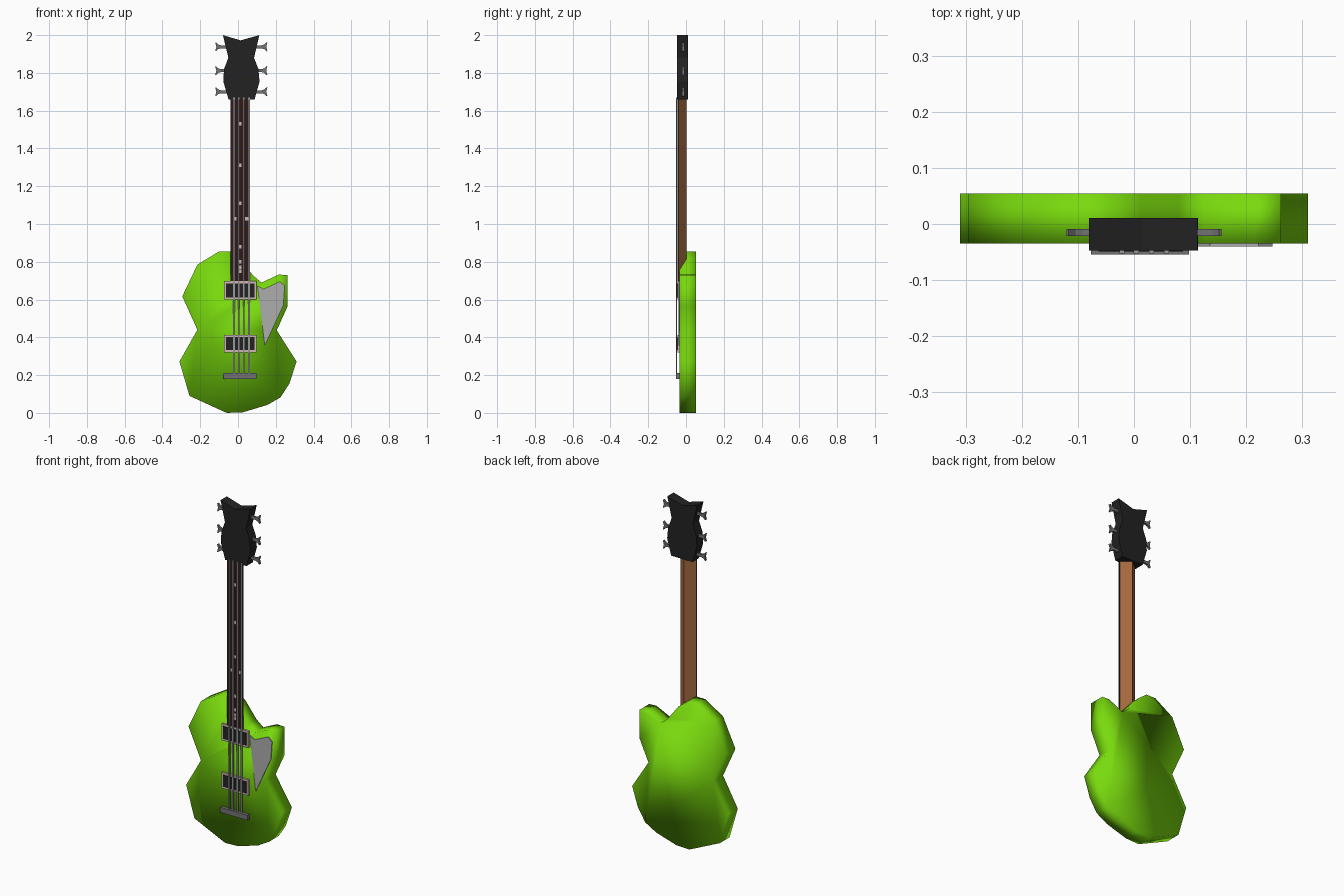
import bpy, bmesh

def material(name, r, g, b):
    m = bpy.data.materials.new(name)
    m.diffuse_color = (r, g, b, 1)
    return m

GREEN = material("green_paint", 0.19, 0.70, 0.004)
WOOD = material("neck_wood", 0.37, 0.14, 0.048)
BLACK = material("black", 0.016, 0.016, 0.017)
ROSE = material("dark_fretboard", 0.03, 0.010, 0.010)
STEEL = material("string_steel", 0.33, 0.32, 0.33)
METAL = material("dark_metal", 0.17, 0.17, 0.17)
PLATE = material("guard_grey", 0.42, 0.42, 0.43)
CREAM = material("cream_trim", 0.62, 0.50, 0.45)

CX = 0.0125  # centre line of the neck

def finish(name, bm, mat, smooth=False):
    bmesh.ops.recalc_face_normals(bm, faces=bm.faces)
    me = bpy.data.meshes.new(name)
    bm.to_mesh(me)
    bm.free()
    me.materials.append(mat)
    for p in me.polygons:
        p.use_smooth = smooth
    ob = bpy.data.objects.new(name, me)
    bpy.context.collection.objects.link(ob)
    return ob

def slab(name, outline, y0, y1, mat, smooth=False):
    """Extrude an x-z outline from y0 to y1."""
    bm = bmesh.new()
    face = bm.faces.new([bm.verts.new((x, y0, z)) for x, z in outline])
    ext = bmesh.ops.extrude_face_region(bm, geom=[face])
    verts = [v for v in ext["geom"] if isinstance(v, bmesh.types.BMVert)]
    bmesh.ops.translate(bm, verts=verts, vec=(0, y1 - y0, 0))
    if not any(face == f for f in bm.faces):
        bm.faces.new([v for v in bm.verts if v not in verts])
    return finish(name, bm, mat, smooth)

def box(name, x0, x1, y0, y1, z0, z1, mat):
    return slab(name, [(x0, z0), (x1, z0), (x1, z1), (x0, z1)], y0, y1, mat)

# Body with cutaway horn
slab("body", [
    (-0.10, 0.855), (-0.04, 0.855), (0.012, 0.815), (0.08, 0.727), (0.125, 0.69),
    (0.215, 0.732), (0.262, 0.73), (0.262, 0.563), (0.205, 0.437), (0.31, 0.272),
    (0.272, 0.155), (0.225, 0.082), (0.155, 0.042), (0.025, 0.003), (-0.06, 0.0),
    (-0.257, 0.09), (-0.31, 0.272), (-0.215, 0.44), (-0.295, 0.617), (-0.215, 0.785)],
    -0.035, 0.054, GREEN, True)

# V-shaped neck
bm = bmesh.new()
ends = [[bm.verts.new((x, y, z)) for x, y in
         ((CX - 0.052, -0.040), (CX + 0.052, -0.040), (CX, 0.002))] for z in (0.66, 1.67)]
for e in ends:
    bm.faces.new(e)
for i in range(3):
    j = (i + 1) % 3
    bm.faces.new((ends[0][i], ends[0][j], ends[1][j], ends[1][i]))
finish("neck", bm, WOOD)

# Fretboard and position markers
box("fretboard", CX - 0.052, CX + 0.052, -0.045, -0.0395, 0.66, 1.67, ROSE)
for z in (1.53, 1.31, 1.11, 0.88, 0.80, 0.77, 0.75):
    box("fret_marker", CX - 0.007, CX + 0.007, -0.046, -0.044, z - 0.009, z + 0.009, CREAM)
for x in (-0.015, 0.045):
    box("fret_marker", x - 0.007, x + 0.007, -0.046, -0.044, 1.018, 1.036, CREAM)

# Headstock
slab("headstock", [
    (-0.08, 2.0), (0.014, 1.972), (0.113, 2.0), (0.085, 1.88), (0.108, 1.82),
    (0.114, 1.755), (0.088, 1.66), (-0.05, 1.66), (-0.078, 1.755), (-0.074, 1.82),
    (-0.051, 1.88)], -0.047, 0.011, BLACK)

# Tuning pegs, mirrored left and right
for side in (-1, 1):
    for z in (1.938, 1.812, 1.70):
        peg = [(0.05, -0.008), (0.108, -0.008), (0.122, -0.012), (0.134, -0.024),
               (0.138, -0.022), (0.132, 0.0), (0.138, 0.022), (0.134, 0.024),
               (0.122, 0.012), (0.108, 0.008), (0.05, 0.008)]
        slab("tuning_peg", [(0.0175 + side * u, z + w) for u, w in peg],
             -0.021, -0.009, METAL)

# Pickups: trim plate with a black cover
for z0, z1 in ((0.60, 0.697), (0.32, 0.413)):
    box("pickup_trim", -0.074, 0.098, -0.046, -0.034, z0, z1, CREAM)
    box("pickup_cover", -0.063, 0.087, -0.049, -0.044, z0 + 0.012, z1 - 0.012, BLACK)

# Bridge
box("bridge", -0.077, 0.098, -0.054, -0.034, 0.18, 0.21, METAL)

# Strings
for x in (-0.021, 0.004, 0.031, 0.058):
    box("string", x - 0.0045, x + 0.0045, -0.053, -0.047, 0.20, 1.67, STEEL)

# Pickguard
slab("pickguard", [
    (0.103, 0.672), (0.135, 0.655), (0.222, 0.695), (0.247, 0.672),
    (0.240, 0.57), (0.142, 0.357)], -0.040, -0.034, PLATE)
